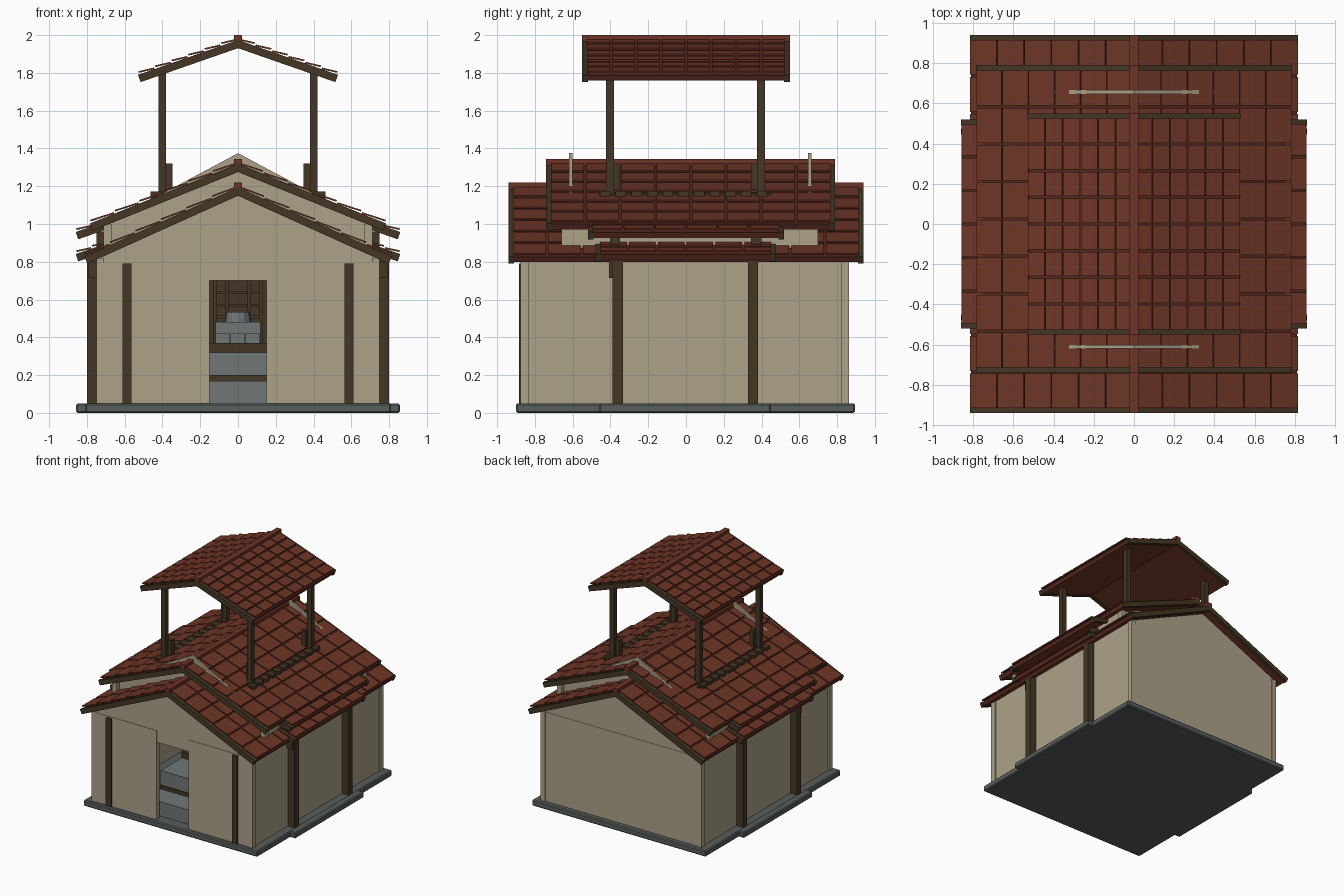
import bpy, bmesh, math
from mathutils import Matrix, Vector

if "Cube" in bpy.data.objects:
    bpy.data.objects.remove(bpy.data.objects["Cube"])


def material(name, rgb):
    m = bpy.data.materials.new(name)
    m.diffuse_color = (*rgb, 1)
    m.use_nodes = True
    m.node_tree.nodes["Principled BSDF"].inputs["Base Color"].default_value = m.diffuse_color
    return m


PLASTER = material("cream plaster", (0.42, 0.365, 0.25))
TILE = material("red clay tile", (0.155, 0.035, 0.019))
GROOVE = material("dark clay groove", (0.085, 0.020, 0.011))
WOOD = material("dark wood", (0.056, 0.037, 0.018))
STONE = material("foundation stone", (0.095, 0.112, 0.106))
PALE = material("pale stone", (0.16, 0.18, 0.18))


def finish(name, bm, mat):
    bmesh.ops.recalc_face_normals(bm, faces=bm.faces[:])
    me = bpy.data.meshes.new(name)
    bm.to_mesh(me)
    bm.free()
    me.materials.append(mat)
    ob = bpy.data.objects.new(name, me)
    bpy.context.collection.objects.link(ob)
    return ob


def add_box(bm, x0, x1, y0, y1, z0, z1, frame=None):
    m = Matrix.Translation(((x0 + x1) / 2, (y0 + y1) / 2, (z0 + z1) / 2)) @ \
        Matrix.Diagonal((abs(x1 - x0), abs(y1 - y0), abs(z1 - z0), 1))
    bmesh.ops.create_cube(bm, size=1, matrix=(frame @ m) if frame else m)


def boxes(name, mat, *dims, mirror=False):
    bm = bmesh.new()
    for d in dims:
        add_box(bm, *d)
        if mirror:
            add_box(bm, -d[1], -d[0], *d[2:])
    return finish(name, bm, mat)


def slab_xz(name, mat, pts, y0, y1):
    """Extrude an outline in the front plane from y0 to y1."""
    bm = bmesh.new()
    f = bm.faces.new([bm.verts.new((x, y0, z)) for x, z in pts])
    r = bmesh.ops.extrude_face_region(bm, geom=[f])
    bmesh.ops.translate(bm, vec=(0, y1 - y0, 0),
                        verts=[v for v in r["geom"] if isinstance(v, bmesh.types.BMVert)])
    return finish(name, bm, mat)


def roof(name, x0, z0, x1, z1, y0, y1, rows, cols, ridge_top=None):
    """Mirrored pair of tiled slopes from (x0, z0) down to (x1, z1)."""
    length = math.hypot(x1 - x0, z1 - z0)
    c, sn = (x1 - x0) / length, (z0 - z1) / length
    slab, tiles, trim = bmesh.new(), bmesh.new(), bmesh.new()
    p, q = length / rows, (y1 - y0 - 0.04) / cols
    for s in (1, -1):
        fr = Matrix(((s * c, 0, s * sn, s * x0), (0, 1, 0, 0),
                     (-sn, 0, c, z0), (0, 0, 0, 1)))
        add_box(slab, 0, length, y0 + 0.01, y1 - 0.01, -0.025, 0, fr)
        for y in (y0, y1 - 0.03):
            add_box(trim, 0, length + 0.003, y, y + 0.03, -0.037, 0.004, fr)
        for i in range(rows):
            # each course tips up at its lower edge and overlaps the next
            tip = fr @ Matrix.Translation((i * p, 0, 0.003)) @ \
                Matrix.Rotation(-math.atan2(0.010, p), 4, 'Y')
            for j in range(cols):
                a = y0 + 0.02 + j * q
                add_box(tiles, 0.004, p - 0.004, a + 0.006, a + q - 0.006, 0, 0.009, tip)
    finish(name + "_deck", slab, GROOVE)
    finish(name + "_tiles", tiles, TILE)
    finish(name + "_bargeboards", trim, WOOD)
    # soffit keeps the underside in the tile colour
    soffit = bmesh.new()
    for s in (1, -1):
        fr = Matrix(((s * c, 0, s * sn, s * x0), (0, 1, 0, 0),
                     (-sn, 0, c, z0), (0, 0, 0, 1)))
        add_box(soffit, 0, length, y0 + 0.012, y1 - 0.012, -0.03, -0.02, fr)
    finish(name + "_soffit", soffit, TILE)
    if ridge_top:
        boxes(name + "_ridge", TILE, (-0.022, 0.022, y0, y1, ridge_top - 0.05, ridge_top))


# Foundation with a bump-out on each side
base = slab_xz("foundation", STONE, [(-0.81, 0), (0.81, 0), (0.81, 0.05), (-0.81, 0.05)], -0.9, 0.895)
wings = boxes("foundation_side_bump", STONE, (0.78, 0.857, -0.46, 0.45, 0, 0.049), mirror=True)
for o in (base, wings):
    b = o.modifiers.new("bevel", 'BEVEL')
    b.width, b.segments = 0.008, 1

# Lower walls
boxes("front_wall_panels", PLASTER, (0.15, 0.73, -0.872, -0.83, 0.05, 0.8), mirror=True)
boxes("door_lintel", PLASTER, (-0.15, 0.15, -0.866, -0.83, 0.7, 0.8))
boxes("back_wall", PLASTER, (-0.73, 0.73, 0.815, 0.855, 0.05, 0.8))
boxes("side_walls", PLASTER, (0.70, 0.738, -0.85, 0.84, 0.05, 0.83), mirror=True)
boxes("corner_posts", PLASTER, (0.71, 0.75, -0.877, -0.83, 0.05, 0.82),
      (0.71, 0.75, 0.82, 0.862, 0.05, 0.82), mirror=True)
gable = [(-0.745, 0.8), (0.745, 0.8), (0.745, 0.83), (0, 1.165), (-0.745, 0.83)]
slab_xz("front_gable", PLASTER, gable, -0.868, -0.83)
slab_xz("back_gable", PLASTER, gable, 0.815, 0.852)

# Timber posts on the front and sides
boxes("front_timbers", WOOD, (0.563, 0.612, -0.885, -0.86, 0.05, 0.79), mirror=True)
boxes("side_timbers", WOOD, (0.735, 0.80, -0.388, -0.334, 0.05, 0.83),
      (0.735, 0.80, 0.328, 0.382, 0.05, 0.83), mirror=True)
boxes("side_timber_brackets", WOOD, (0.735, 0.792, -0.407, -0.38, 0.715, 0.8), mirror=True)

# Raised middle storey: low walls, corner posts and gables breaking through the roof
boxes("clerestory_walls", PLASTER, (0.68, 0.705, -0.64, 0.68, 0.8, 1.005), mirror=True)
boxes("clerestory_corners", PLASTER, (0.67, 0.712, -0.66, -0.61, 0.83, 1.0),
      (0.67, 0.712, 0.65, 0.70, 0.83, 1.0), mirror=True)
fin = [(-0.70, 0.83), (0.70, 0.83), (0.70, 1.005), (0.38, 1.172), (0, 1.375),
       (-0.38, 1.172), (-0.70, 1.005)]
slab_xz("clerestory_front_gable", PLASTER, fin, -0.62, -0.602)
slab_xz("clerestory_back_gable", PLASTER, fin, 0.647, 0.665)
boxes("joist_ends", WOOD, (0.69, 0.75, -0.402, -0.35, 0.86, 0.96),
      (0.69, 0.75, 0.345, 0.40, 0.86, 0.96), mirror=True)

# Roofs
roof("lower_roof", 0, 1.19, 0.81, 0.825, -0.94, 0.94, 6, 10, 1.22)
roof("middle_roof", 0, 1.315, 0.78, 1.0, -0.74, 0.79, 6, 8, 1.345)
roof("canopy_roof", 0, 1.97, 0.525, 1.787, -0.55, 0.55, 6, 8, 2.0)
roof("upper_side_eave", 0.69, 1.013, 0.855, 0.955, -0.52, 0.52, 2, 6)
roof("lower_side_eave", 0.69, 0.895, 0.855, 0.838, -0.48, 0.475, 2, 6)

# Canopy posts, foot blocks and the rails on the roof
boxes("canopy_posts", WOOD, (0.38, 0.422, -0.424, -0.382, 1.1, 1.815),
      (0.38, 0.422, 0.375, 0.417, 1.1, 1.815), mirror=True)
boxes("post_foot_blocks", WOOD, (0.348, 0.385, -0.39, -0.35, 1.12, 1.32),
      (0.348, 0.385, 0.345, 0.385, 1.12, 1.32), mirror=True)
boxes("canopy_rails", WOOD, (0.415, 0.445, -0.46, 0.455, 1.11, 1.165), mirror=True)
boxes("rail_blocks", WOOD, *[(0.40, 0.463, -0.455 + i * 0.083, -0.40 + i * 0.083, 1.11, 1.172)
                             for i in range(11)], mirror=True)

# Interior: stepped stone hearth and timber shelving seen through the door
boxes("hearth_steps", PALE, (-0.3, 0.3, -0.80, -0.6, 0.05, 0.17),
      (-0.3, 0.3, -0.6, -0.3, 0.05, 0.32), (-0.12, 0.12, -0.2, 0.1, 0.32, 0.48))
boxes("hearth_bricks", PALE, *[(-0.12 + i * 0.08, -0.045 + i * 0.08, -0.28, -0.2, 0.37, 0.42)
                               for i in range(3)])
boxes("hearth_beams", WOOD, (-0.3, 0.3, -0.61, -0.57, 0.17, 0.20),
      (-0.3, 0.3, -0.32, -0.2, 0.32, 0.37))
boxes("shelf_rack", WOOD, (-0.3, 0.3, 0.34, 0.36, 0.05, 0.8),
      *[(-0.125, 0.125, 0.1, 0.34, z, z + 0.015) for z in (0.43, 0.5, 0.56, 0.63)],
      *[(x, x + 0.02, 0.08, 0.1, 0.05, 0.72) for x in (-0.13, -0.07, 0.05, 0.11)])
pot = bmesh.new()
bmesh.ops.create_cone(pot, cap_ends=True, segments=12, radius1=0.07, radius2=0.06, depth=0.07,
                      matrix=Matrix.Translation((0, -0.05, 0.50)))
finish("hearth_pot", pot, PALE)
